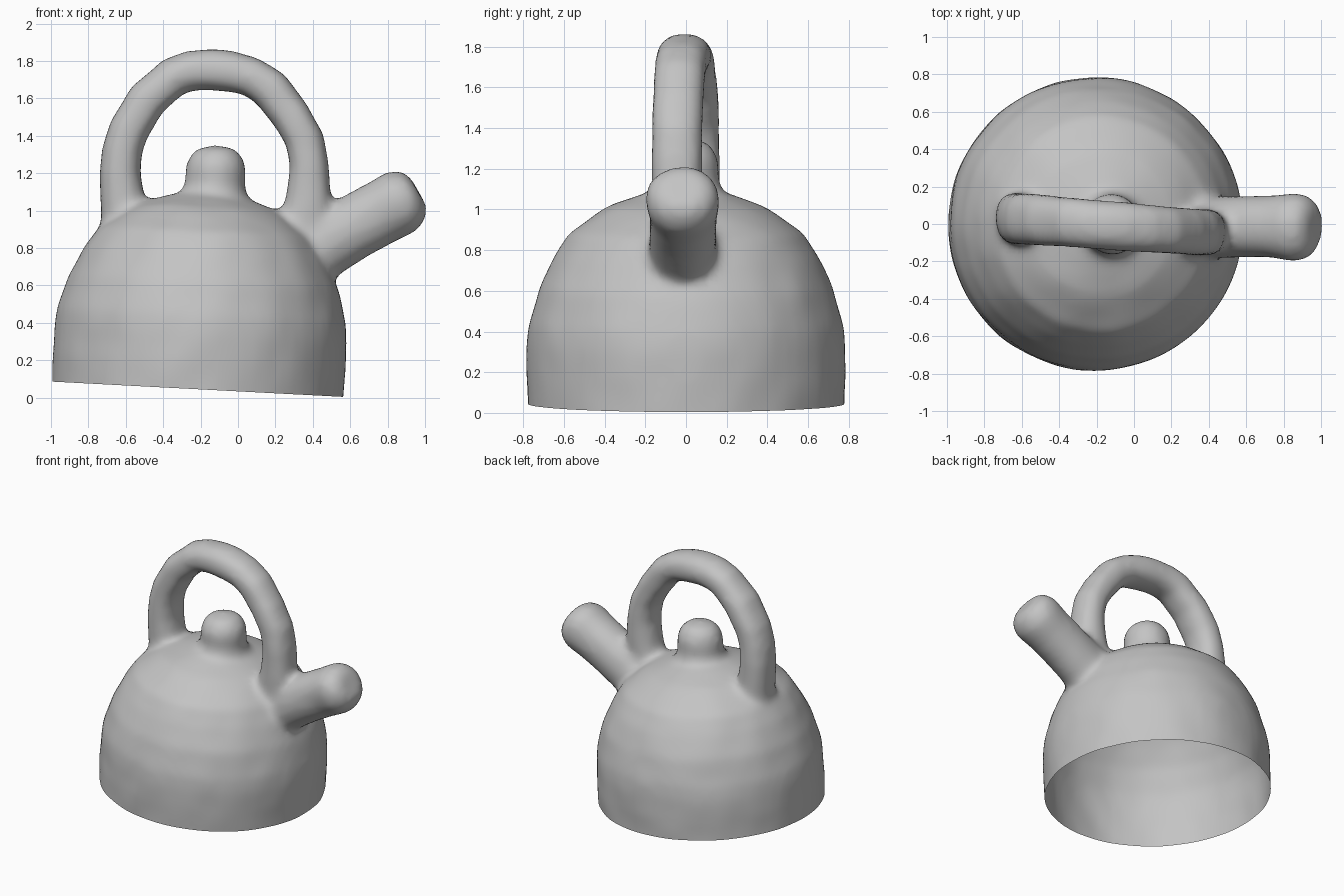
import bpy, bmesh, math
from mathutils import Vector, Matrix, noise

cube = bpy.data.objects.get("Cube")
if cube:
    bpy.data.objects.remove(cube, do_unlink=True)

TILT = Matrix.Rotation(math.radians(3), 3, 'Y')
BASE = Vector((-0.215, 0, 0.045))
SIDE = Vector((0, 1, 0))


def ring(center, u, v, a, b, sides=32, power=1.0):
    """Closed oval of half sizes a and b; power below 1 squares it off."""
    def axis(t):
        return math.copysign(abs(t) ** power, t)
    angles = [2 * math.pi * i / sides for i in range(sides)]
    return [center + u * a * axis(math.cos(t)) + v * b * axis(math.sin(t)) for t in angles]


def loft(bm, rings):
    """Skin a row of rings and cap both ends."""
    loops = [[bm.verts.new(p) for p in r] for r in rings]
    faces = [bm.faces.new(loops[0]), bm.faces.new(loops[-1])]
    n = len(loops[0])
    for low, high in zip(loops, loops[1:]):
        for i in range(n):
            j = (i + 1) % n
            faces.append(bm.faces.new((low[i], low[j], high[j], high[i])))
    bmesh.ops.recalc_face_normals(bm, faces=faces)


def lathe(bm, base, profile, sides):
    u, v, up = TILT @ Vector((1, 0, 0)), SIDE, TILT @ Vector((0, 0, 1))
    loft(bm, [ring(base + up * z, u, v, r, r, sides) for r, z in profile])


def tube(bm, points, power):
    """Sweep ovals along x, y, z, thickness, width points in the side plane."""
    centers = [Vector(p[:3]) for p in points]
    rings = []
    for i, (c, p) in enumerate(zip(centers, points)):
        ahead = centers[min(i + 1, len(points) - 1)]
        behind = centers[max(i - 1, 0)]
        along = (ahead - behind).normalized()
        rings.append(ring(c, along.cross(SIDE).normalized(), SIDE, p[3], p[4], 24, power))
    loft(bm, rings)


bm = bmesh.new()

# Domed body, running past the rim so it can be cut open
lathe(bm, BASE, [(0.778, -0.2), (0.78, 0), (0.785, 0.15), (0.782, 0.3), (0.773, 0.39),
                 (0.722, 0.575), (0.648, 0.725), (0.575, 0.84), (0.45, 0.93),
                 (0.385, 0.97), (0.3, 1.0), (0.2, 1.035), (0.02, 1.06)], 64)

# Lid knob
lathe(bm, Vector((-0.182, 0, 0)), [(0.22, 1.0), (0.185, 1.08), (0.16, 1.14), (0.163, 1.23),
                                   (0.145, 1.29), (0.1, 1.335), (0.02, 1.352)], 32)

# Arched handle, turned slightly from the long axis
arch = [(-0.60, 0.88, 0.14), (-0.615, 1.02, 0.12), (-0.632, 1.2, 0.11), (-0.62, 1.32, 0.107),
        (-0.585, 1.43, 0.107), (-0.49, 1.59, 0.108), (-0.345, 1.715, 0.108),
        (-0.25, 1.748, 0.108), (-0.15, 1.754, 0.108), (-0.04, 1.745, 0.108),
        (0.07, 1.72, 0.108), (0.17, 1.652, 0.108), (0.285, 1.51, 0.105),
        (0.355, 1.38, 0.105), (0.38, 1.24, 0.105), (0.375, 1.05, 0.125), (0.35, 0.85, 0.15)]
tube(bm, [(x, 0.03 - 0.075 * (x + 0.63), z, t, 0.14 - 0.015 * (x + 0.63))
          for x, z, t in arch], 0.85)

# Stubby spout with a blunt closed tip
tube(bm, [(0.30, -0.015, 0.74, 0.2, 0.17), (0.46, -0.015, 0.825, 0.19, 0.165),
          (0.60, -0.015, 0.90, 0.176, 0.162), (0.76, -0.015, 0.99, 0.174, 0.17),
          (0.87, -0.015, 1.05, 0.177, 0.185), (0.935, -0.015, 1.082, 0.145, 0.16),
          (0.965, -0.015, 1.10, 0.09, 0.1)], 0.95)

mesh = bpy.data.meshes.new("kettle")
bm.to_mesh(mesh)
bm.free()
kettle = bpy.data.objects.new("kettle", mesh)
bpy.context.scene.collection.objects.link(kettle)

# Fuse the parts into one softly blended skin
fuse = kettle.modifiers.new("fuse", 'REMESH')
fuse.mode = 'VOXEL'
fuse.voxel_size = 0.025
blend = kettle.modifiers.new("blend", 'SMOOTH')
blend.factor = 0.5
blend.iterations = 10

bm = bmesh.new()
bm.from_object(kettle, bpy.context.evaluated_depsgraph_get())
kettle.modifiers.clear()

# Gentle hand-made lumps
bm.normal_update()
shifts = [(v, v.normal * 0.006 * noise.noise(v.co * 5)) for v in bm.verts]
for vert, shift in shifts:
    vert.co += shift

# Open the underside along the tilted rim
bmesh.ops.bisect_plane(bm, geom=bm.verts[:] + bm.edges[:] + bm.faces[:], plane_co=BASE,
                       plane_no=TILT @ Vector((0, 0, 1)), clear_inner=True)
for face in bm.faces:
    face.smooth = True
    face.material_index = 0
bm.to_mesh(mesh)
bm.free()

# Plain grey clay
clay = bpy.data.materials.new("grey clay")
clay.use_nodes = True
color = (0.55, 0.55, 0.55, 1)
clay.diffuse_color = color
shader = next(n for n in clay.node_tree.nodes if n.type == 'BSDF_PRINCIPLED')
shader.inputs["Base Color"].default_value = color
shader.inputs["Roughness"].default_value = 0.8
mesh.materials.clear()
mesh.materials.append(clay)
